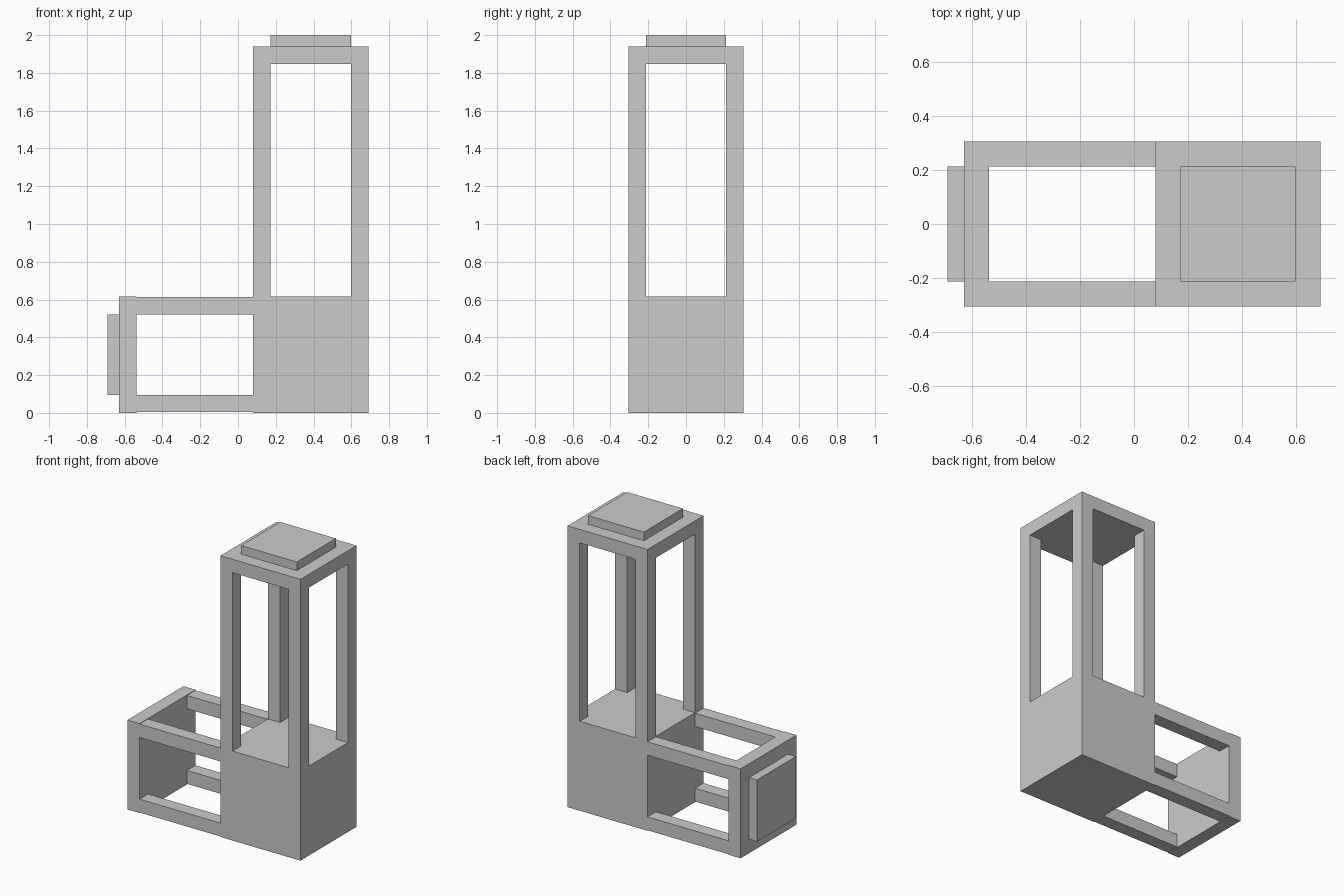
import bpy
import bmesh
from mathutils import Matrix, Vector

if "Cube" in bpy.data.objects:
    bpy.data.objects.remove(bpy.data.objects["Cube"])

W = 0.305            # half width of the body
T = 0.0925           # thickness of the bars
I = W - T            # half width of the openings
X0, X1 = 0.08, 0.69  # base block extent in x
CX = (X0 + X1) / 2
H = 0.617            # base block height
CZ = H / 2
TOP, END = 1.94, -0.63


def boxes(name, spans):
    """One object made of boxes, each given as (low corner, high corner)."""
    bm = bmesh.new()
    for lo, hi in spans:
        lo, hi = Vector(lo), Vector(hi)
        m = Matrix.Translation((lo + hi) / 2) @ Matrix.Diagonal((*(hi - lo), 1))
        bmesh.ops.create_cube(bm, size=1, matrix=m)
    mesh = bpy.data.meshes.new(name)
    bm.to_mesh(mesh)
    bm.free()
    obj = bpy.data.objects.new(name, mesh)
    bpy.context.collection.objects.link(obj)
    return obj


def corner_spans(c):
    """Spans of the two bars either side of centre c."""
    return [(c - W, c - I), (c + I, c + W)]


# Solid base block
boxes("base_block", [((X0, -W, 0), (X1, W, H))])

# Upright tower: four posts, a roof plate and a raised cap
boxes("tower_posts", [((xa, ya, H), (xb, yb, TOP - T))
                      for xa, xb in corner_spans(CX)
                      for ya, yb in corner_spans(0)])
boxes("tower_roof", [((X0, -W, TOP - T), (X1, W, TOP))])
boxes("tower_cap", [((CX - I, -I, TOP), (CX + I, I, 2.0))])

# Side arm: four rails, an end plate and a raised cap
boxes("arm_rails", [((END + T, ya, za), (X0, yb, zb))
                    for ya, yb in corner_spans(0)
                    for za, zb in corner_spans(CZ)])
boxes("arm_end_plate", [((END, -W, 0), (END + T, W, H))])
boxes("arm_cap", [((-0.69, -I, CZ - I), (END, I, CZ + I))])
